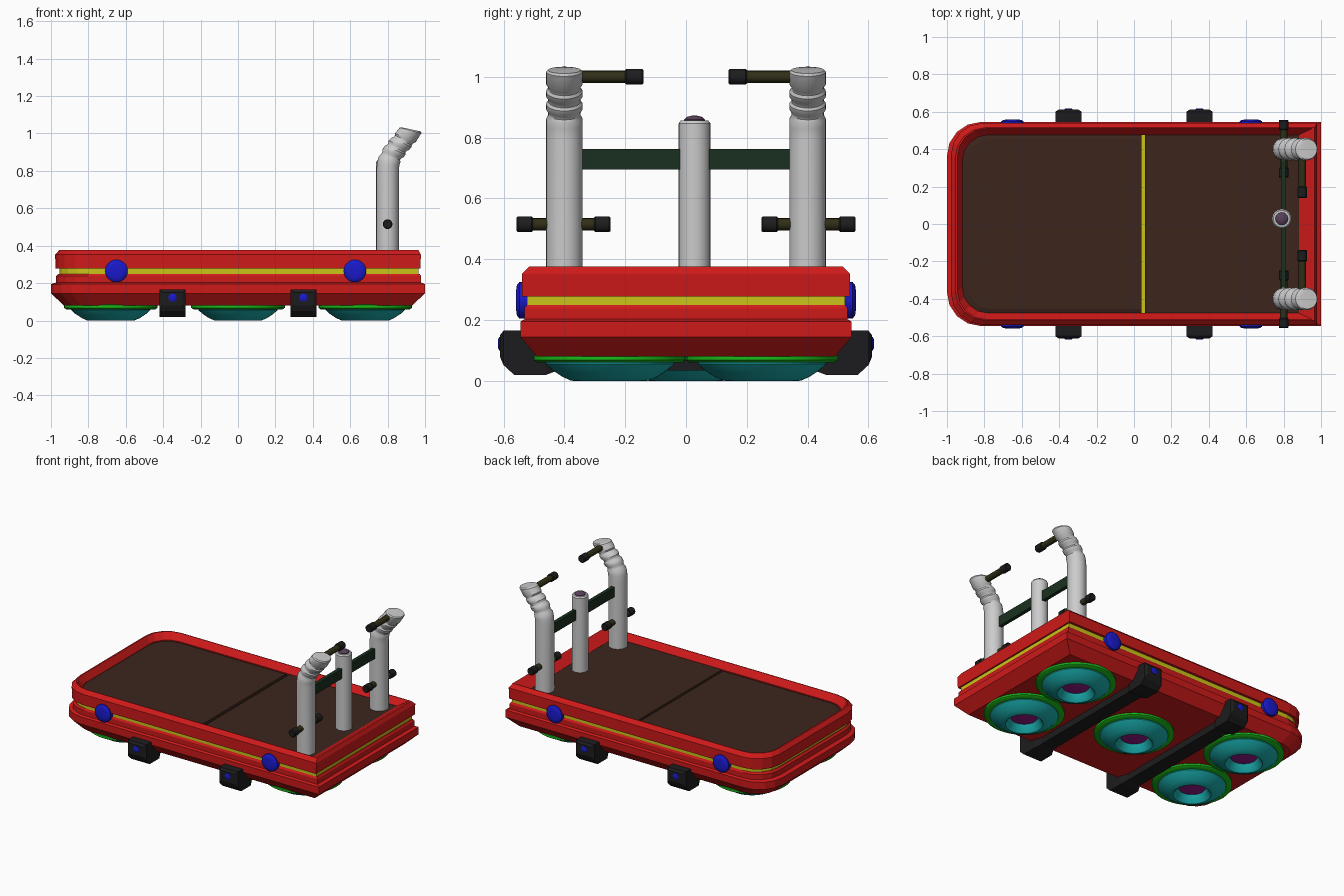
import bpy, bmesh, math
from mathutils import Vector

if "Cube" in bpy.data.objects:
    bpy.data.objects.remove(bpy.data.objects["Cube"])

COLORS = {"red": (0.62, 0.01, 0.01), "yellow": (0.6, 0.55, 0.01), "brown": (0.045, 0.018, 0.012),
          "blue": (0.01, 0.01, 0.6), "black": (0.012, 0.012, 0.013), "green": (0.01, 0.5, 0.01),
          "teal": (0.01, 0.42, 0.42), "purple": (0.3, 0.01, 0.25), "plum": (0.1, 0.05, 0.1),
          "olive": (0.03, 0.028, 0.008), "dark_green": (0.01, 0.03, 0.014)}
MATS = {}
for key, c in COLORS.items():
    MATS[key] = bpy.data.materials.new(key)
    MATS[key].diffuse_color = (*c, 1)

X, Y, Z = Vector((1, 0, 0)), Vector((0, 1, 0)), Vector((0, 0, 1))


def loft(name, rings, mat=None, closed=False, smooth=False):
    """Skin a list of equal-length point rings; cap the ends unless closed into a loop."""
    bm = bmesh.new()
    vr = [[bm.verts.new(p) for p in ring] for ring in rings]
    n = len(vr[0])
    pairs = list(zip(vr, vr[1:])) + ([(vr[-1], vr[0])] if closed else [])
    for a, b in pairs:
        for i in range(n):
            j = (i + 1) % n
            bm.faces.new((a[i], a[j], b[j], b[i]))
    if not closed:
        bm.faces.new(vr[0])
        bm.faces.new(vr[-1])
    bmesh.ops.recalc_face_normals(bm, faces=bm.faces)
    me = bpy.data.meshes.new(name)
    bm.to_mesh(me)
    bm.free()
    ob = bpy.data.objects.new(name, me)
    bpy.context.collection.objects.link(ob)
    if mat:
        me.materials.append(MATS[mat])
    if smooth:
        bpy.ops.object.select_all(action='DESELECT')
        ob.select_set(True)
        bpy.context.view_layer.objects.active = ob
        bpy.ops.object.shade_smooth_by_angle(angle=math.radians(35))
    return ob


def circle(c, r, u=X, v=Y, n=32):
    return [Vector(c) + u * (r * math.cos(2 * math.pi * i / n)) + v * (r * math.sin(2 * math.pi * i / n))
            for i in range(n)]


def turned(name, profile, mat, cx, cy, closed=False, n=40):
    """Vertical lathe from (radius, z) pairs."""
    return loft(name, [circle((cx, cy, z), r, n=n) for r, z in profile], mat, closed, True)


def turned_y(name, profile, mat, cx, cz, n=24):
    """Lathe along y from (radius, y) pairs."""
    return loft(name, [circle((cx, y, cz), r, X, Z, n) for r, y in profile], mat, False, True)


def outline(left, side, right, z):
    """Deck plan: square right end, rounded left corners, inset per side."""
    x0, x1, y, r = -1 + left, 1 - right, 0.545 - side, 0.18 - 0.5 * left
    pts = [(x1, -y, z), (x1, y, z)]
    arc = [math.radians(90 + 90 * i / 4) for i in range(5)]
    pts += [(x0 + r + r * math.cos(a), y - r + r * math.sin(a), z) for a in arc]
    pts += [(x0 + r + r * math.cos(a), -y + r - r * math.sin(a), z) for a in reversed(arc)]
    return pts


def box(name, x0, x1, y0, y1, z0, z1, mat):
    return loft(name, [[(x0, y0, z), (x1, y0, z), (x1, y1, z), (x0, y1, z)] for z in (z0, z1)], mat)


# Hull layers
loft("lower_hull", [outline(*p) for p in (
    (.07, .055, .07, .08), (0, 0, 0, .145), (0, 0, 0, .195), (.028, .014, .022, .203),
    (.028, .014, .022, .238), (.04, .022, .03, .25))], "red")
loft("stripe", [outline(.045, .022, .035, z) for z in (.25, .28)], "yellow")
loft("rim", [outline(*p) for p in (
    (.025, .005, .025, .278), (.022, .005, .022, .352), (.045, .03, .035, .377), (.055, .035, .048, .377),
    (.082, .068, .118, .335), (.082, .068, .118, .278))], "red", closed=True)

# Floor panels with a gap over the stripe layer
loft("rear_floor", [outline(.08, .066, .96, .278), outline(.08, .066, .96, .328),
                    outline(.108, .09, .96, .336)], "brown")
box("front_floor", .06, .884, -.478, .478, .278, .334, "brown")

# Fans underneath
for i, (x, y) in enumerate(((-.68, -.25), (-.68, .25), (0, 0), (.68, -.25), (.68, .25))):
    turned(f"fan_ring_{i}", [(.235, .09), (.25, .083), (.25, .068), (.238, .06), (.2, .06), (.2, .09)],
           "green", x, y, closed=True)
    turned(f"fan_cone_{i}", [(.215, .075), (.212, .056), (.19, .036), (.155, .013), (.128, .001), (.118, 0),
                             (.11, .006), (.085, .05), (.07, .055), (.07, .075)], "teal", x, y, closed=True)
    turned(f"fan_core_{i}", [(.085, .075), (.083, .047), (.05, .042)], "purple", x, y)

# Cross skids with end bolts
half = [(.612, .052, .08, .15), (.6, .07, .052, .165), (.565, .07, .02, .165), (.53, .07, .02, .165),
        (.46, .07, .02, .1), (.42, .05, .035, .1)]
stations = half + [(-y, w, a, b) for y, w, a, b in reversed(half)]
for x in (-.35, .35):
    loft("cross_skid", [[(x - w, y, a), (x + w, y, a), (x + w, y, b), (x - w, y, b)]
                        for y, w, a, b in stations], "black")

for s in (-1, 1):
    for x in (-.35, .35):
        turned_y("skid_bolt", [(.022, s * .59), (.022, s * .614), (.014, s * .618)], "blue", x, .122)
    # Side lamps
    for x in (-.65, .625):
        turned_y("side_lamp", [(.06, s * .51), (.06, s * .548), (.05, s * .556), (.03, s * .559)], "blue", x, .265)

    # Ribbed bent posts: (x, z, radius, tilt)
    y = s * .4
    path = [(.80, .3, .06, 0), (.80, .8, .06, 0), (.803, .835, .06, 6), (.81, .862, .06, 14),
            (.816, .874, .053, 17), (.822, .884, .053, 19), (.829, .894, .06, 21), (.84, .911, .06, 23),
            (.846, .919, .053, 24), (.853, .928, .053, 24), (.86, .937, .06, 25), (.874, .952, .06, 25),
            (.881, .96, .053, 25), (.888, .968, .053, 24), (.895, .977, .06, 22), (.922, 1.016, .06, 14),
            (.926, 1.022, .054, 12)]
    rings = []
    for px, pz, r, t in path:
        t = math.radians(t)
        rings.append(circle((px, y, pz), r, Vector((math.cos(t), 0, -math.sin(t))), Y, 28))
    loft("post", rings, smooth=True)

    # Upper grip pointing inward
    turned_y("upper_grip", [(.02, s * .38), (.02, s * .18)], "olive", .9, 1.0, 16)
    turned_y("upper_knob", [(.022, s * .2), (.026, s * .196), (.026, s * .145), (.022, s * .14)],
             "black", .9, 1.0, 16)

    # Lower grip through the post
    turned_y("lower_grip", [(.02, s * .27), (.02, s * .53)], "olive", .8, .515, 16)
    for k in (.275, .53):
        turned_y("lower_knob", [(.022, s * (k - .027)), (.026, s * (k - .022)), (.026, s * (k + .022)),
                                (.022, s * (k + .027))], "black", .8, .515, 16)

# Centre column, its button and the cross bar
turned("centre_column", [(.052, .3), (.052, .847), (.045, .856)], None, .79, .028, n=28)
turned("column_button", [(.034, .85), (.034, .86), (.026, .868), (.01, .872)], "plum", .79, .028, n=24)
box("cross_bar", .785, .81, -.37, .37, .695, .763, "dark_green")

for m in bpy.data.materials:
    if m.users and not m.is_grease_pencil:
        m.use_nodes = True
        m.node_tree.nodes["Principled BSDF"].inputs["Base Color"].default_value = m.diffuse_color
